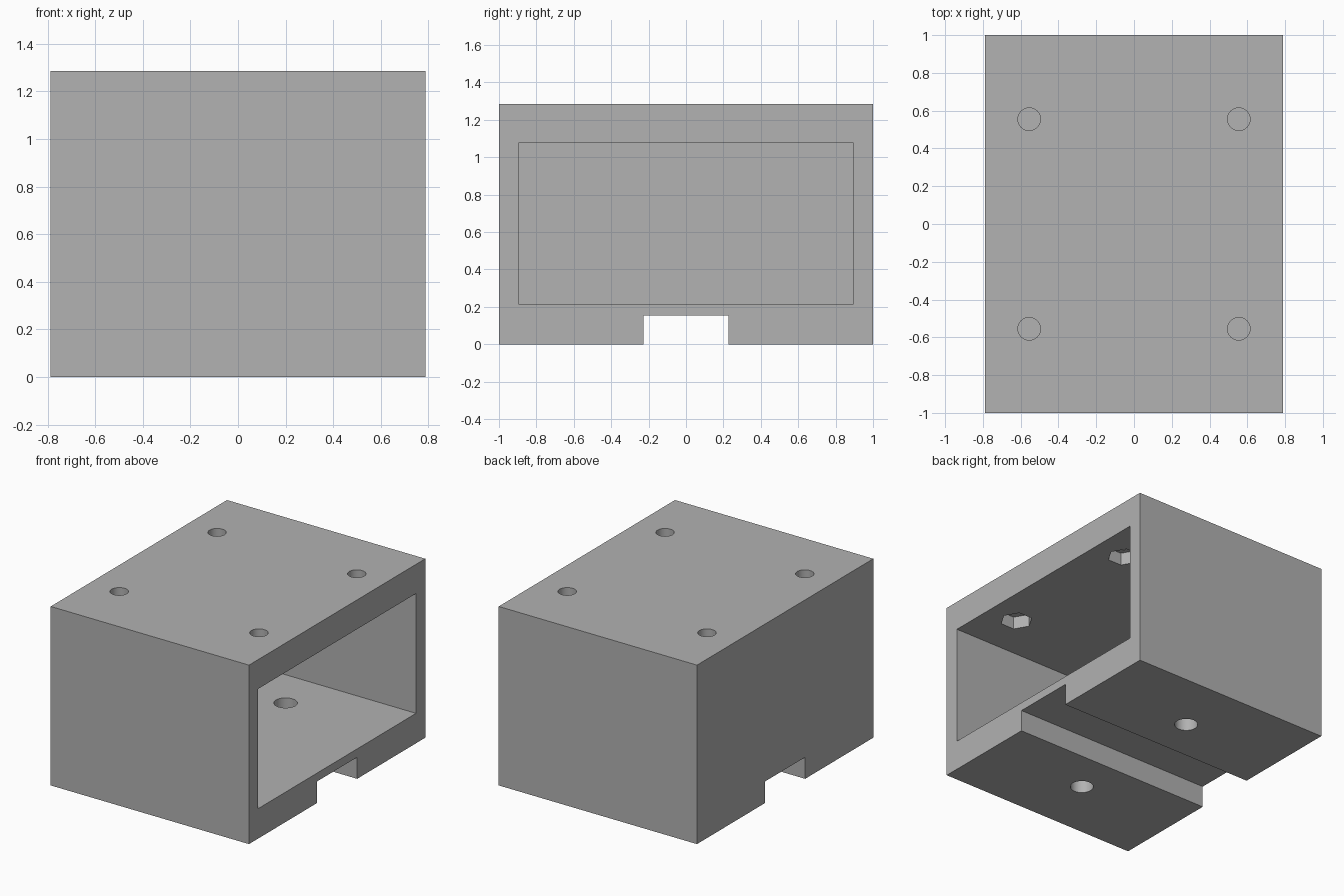
import bpy
import math

cube = bpy.data.objects.get("Cube")
if cube:
    bpy.data.objects.remove(cube, do_unlink=True)

# Overall sizes
WIDTH, LENGTH, HEIGHT = 1.575, 2.0, 1.285
WALL = 0.105
FLOOR_TOP, CEILING = 0.215, 1.075
GROOVE_HALF, GROOVE_TOP = 0.227, 0.155
SCREW, MOUNT = 0.555, 0.54

gray = bpy.data.materials.new("plain gray")
gray.use_nodes = True
color = (0.445, 0.445, 0.445, 1.0)
gray.diffuse_color = color
gray.node_tree.nodes["Principled BSDF"].inputs["Base Color"].default_value = color


def box(name, low, high):
    """Axis-aligned box between two corners."""
    center = [(a + b) / 2 for a, b in zip(low, high)]
    bpy.ops.mesh.primitive_cube_add(size=1, location=center)
    obj = bpy.context.object
    obj.name = name
    obj.scale = [b - a for a, b in zip(low, high)]
    bpy.ops.object.transform_apply(location=True, rotation=False, scale=True)
    obj.data.materials.append(gray)
    return obj


def prism(name, sides, radius, x, y, bottom, top):
    """Upright prism or cylinder between two heights."""
    bpy.ops.mesh.primitive_cylinder_add(
        vertices=sides, radius=radius, depth=top - bottom,
        location=(x, y, (bottom + top) / 2))
    obj = bpy.context.object
    obj.name = name
    if sides == 6:
        # Put two hexagon corners on the x axis
        obj.rotation_euler.z = math.radians(30)
    bpy.ops.object.transform_apply(location=True, rotation=True, scale=True)
    obj.data.materials.append(gray)
    return obj


def cut(target, cutter):
    """Subtract the cutter and remove it."""
    cutter.hide_render = True
    mod = target.modifiers.new("cut", "BOOLEAN")
    mod.operation = "DIFFERENCE"
    mod.solver = "EXACT"
    mod.object = cutter
    bpy.ops.object.select_all(action="DESELECT")
    bpy.context.view_layer.objects.active = target
    target.select_set(True)
    bpy.ops.object.modifier_apply(modifier=mod.name)
    bpy.data.objects.remove(cutter, do_unlink=True)


# Housing block
hx, hy = WIDTH / 2, LENGTH / 2
housing = box("housing", (-hx, -hy, 0), (hx, hy, HEIGHT))

# Chamber, open on the left side
cut(housing, box("chamber_cutter", (-hx + WALL, -hy + WALL, FLOOR_TOP),
                 (hx + 0.1, hy - WALL, CEILING)))

# Groove along the underside
cut(housing, box("groove_cutter", (-hx - 0.1, -GROOVE_HALF, -0.1),
                 (hx + 0.1, GROOVE_HALF, GROOVE_TOP)))

# Roof screw holes with hexagonal nut pockets in the ceiling
for x in (-SCREW, SCREW):
    for y in (-SCREW, SCREW):
        cut(housing, prism("nut_cutter", 6, 0.108, x, y, CEILING - 0.05, CEILING + 0.09))
        cut(housing, prism("screw_cutter", 32, 0.06, x, y, CEILING + 0.03, HEIGHT + 0.1))

# Mounting holes through the floor
for y in (-MOUNT, MOUNT):
    cut(housing, prism("mount_cutter", 32, 0.077, 0, y, -0.1, FLOOR_TOP + 0.1))

housing.select_set(True)
bpy.context.view_layer.objects.active = housing
bpy.ops.object.shade_smooth_by_angle(angle=math.radians(30))
